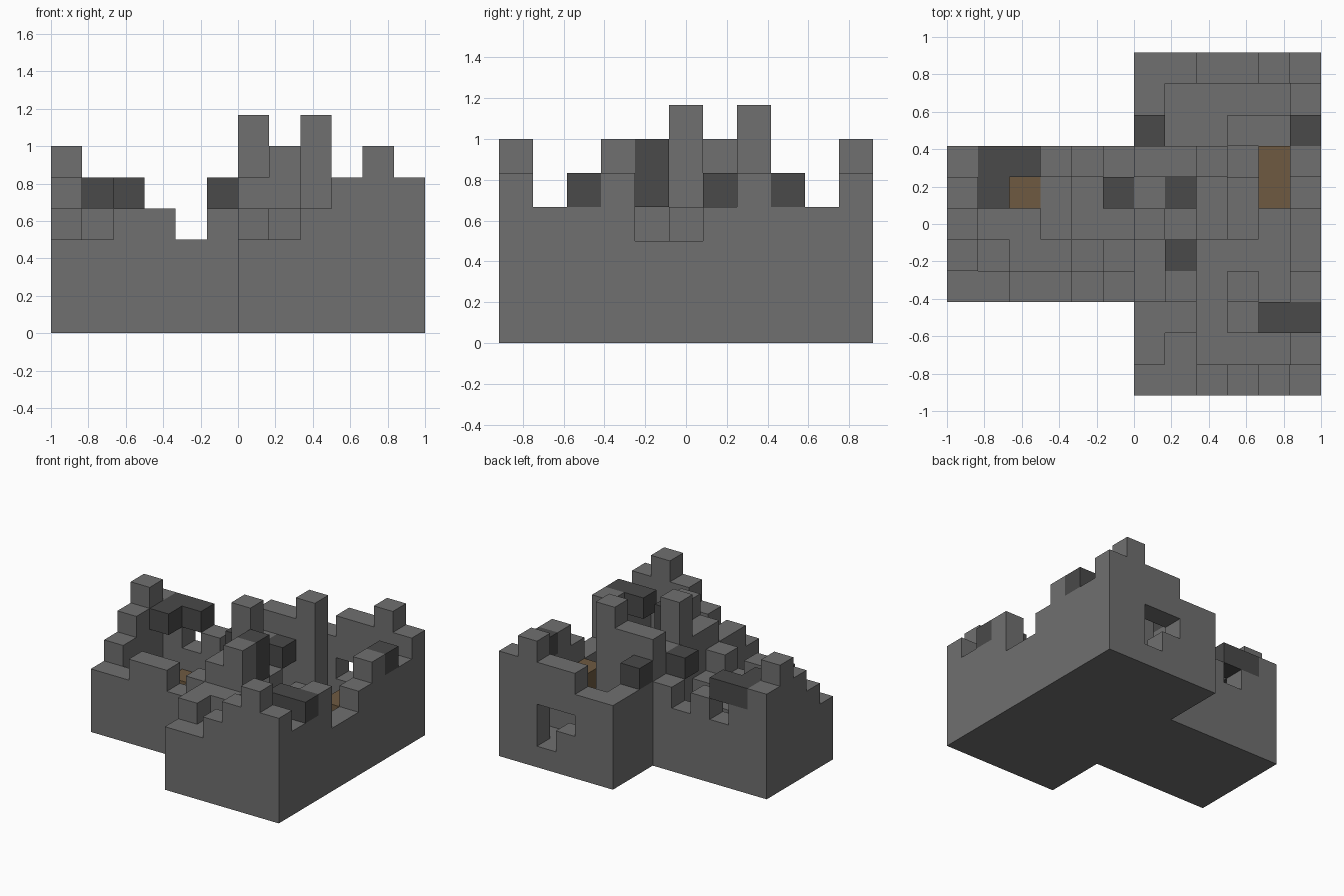
import bpy, bmesh
from mathutils import Vector

cube = bpy.data.objects.get("Cube")
if cube:
    bpy.data.objects.remove(cube, do_unlink=True)

UNIT = 1 / 6                       # edge of one building block
ORIGIN = Vector((-6, -5.5, 0))     # grid corner, in blocks


def material(name, rgb):
    m = bpy.data.materials.new(name)
    m.use_nodes = True
    colour = (*rgb, 1)
    m.diffuse_color = colour
    m.node_tree.nodes["Principled BSDF"].inputs["Base Color"].default_value = colour
    return m


STONE = material("grey stone", (0.16, 0.16, 0.16))
CHARRED = material("charred beam", (0.067, 0.067, 0.067))
WOOD = material("brown wood", (0.156, 0.102, 0.053))


def box(x, y, z, w=1, d=1, h=1):
    """Set of grid blocks filling a box."""
    return {(i, j, k) for i in range(x, x + w)
            for j in range(y, y + d) for k in range(z, z + h)}


def wall(x, y, heights, along):
    """Ruined wall: one column of blocks per height, running along x or y."""
    blocks = set()
    for n, h in enumerate(heights):
        i, j = (x + n, y) if along == "x" else (x, y + n)
        blocks |= box(i, j, 0, h=int(h))
    return blocks


parts = {}

# floor slabs of the wing and the main hall
parts["floor"] = (box(0, 3, 0, 6, 5) | box(6, 0, 0, 6, 11), STONE)

# broken walls of the wing
parts["wing_end_wall"] = (wall(0, 3, "34565", "y"), STONE)
parts["wing_front_wall"] = (wall(1, 3, "34434", "x"), STONE)
parts["wing_back_wall"] = (wall(1, 7, "43434", "x"), STONE)

# broken walls of the hall, with a ragged window in the back
parts["hall_front_wall"] = (wall(6, 0, "334565", "x"), STONE)
parts["hall_outer_wall"] = (wall(11, 1, "4453345445", "y"), STONE)
parts["hall_inner_wall"] = (wall(6, 1, "445575644", "y"), STONE)
window = box(9, 10, 1, h=2) | box(8, 10, 2)
parts["hall_back_wall"] = (wall(6, 10, "44556", "x") - window, STONE)

# inner stubs and rubble
parts["inner_stub_front"] = (wall(7, 1, "346", "y"), STONE)
parts["inner_stub_back"] = (wall(7, 7, "67", "x"), STONE)
parts["hall_rubble"] = (wall(7, 5, "432", "x") | wall(8, 6, "32", "x")
                        | wall(9, 2, "23", "y") | wall(9, 8, "22", "x"), STONE)
parts["wing_rubble"] = (wall(3, 5, "22", "y") | wall(4, 4, "23", "x")
                        | wall(1, 4, "2", "x"), STONE)

# charred roof beams still lodged in the walls
parts["wing_corner_beam"] = (box(1, 6, 4, d=2) | box(2, 7, 4), CHARRED)
parts["wing_beam_end"] = (box(5, 6, 4), CHARRED)
parts["hall_beam_end"] = (box(7, 6, 4), CHARRED)
parts["hall_post"] = (box(7, 4, 4, h=2), CHARRED)
parts["front_beam"] = (box(10, 2, 4, w=2), CHARRED)
parts["outer_beam_end"] = (box(11, 8, 4), CHARRED)
parts["inner_beam_end"] = (box(6, 8, 4), CHARRED)

# wooden furniture
parts["wing_crate"] = (box(2, 6, 1), WOOD)
parts["hall_chest"] = (box(10, 6, 1, d=2, h=2), WOOD)

filled = set().union(*(blocks for blocks, _ in parts.values()))
done = set()


def build(name, blocks, mat):
    """Mesh the outer faces of a block set and merge flat areas."""
    bm = bmesh.new()
    for cell in sorted(blocks):
        centre = Vector(cell) + Vector((0.5, 0.5, 0.5))
        for axis in range(3):
            for sign in (-1, 1):
                normal = Vector((0, 0, 0))
                normal[axis] = sign
                beside = tuple(int(c + n) for c, n in zip(cell, normal))
                if beside in filled:
                    continue
                u = Vector((0, 0, 0))
                u[(axis + 1) % 3] = 0.5
                v = normal.cross(u)
                mid = centre + normal / 2 + ORIGIN
                corners = (mid - u - v, mid + u - v, mid + u + v, mid - u + v)
                bm.faces.new([bm.verts.new(c * UNIT) for c in corners])
    bmesh.ops.remove_doubles(bm, verts=bm.verts, dist=UNIT / 100)
    bmesh.ops.dissolve_limit(bm, angle_limit=0.01, verts=bm.verts, edges=bm.edges)
    mesh = bpy.data.meshes.new(name)
    bm.to_mesh(mesh)
    bm.free()
    mesh.materials.append(mat)
    bpy.context.collection.objects.link(bpy.data.objects.new(name, mesh))


for name, (blocks, mat) in parts.items():
    build(name, blocks - done, mat)
    done |= blocks
